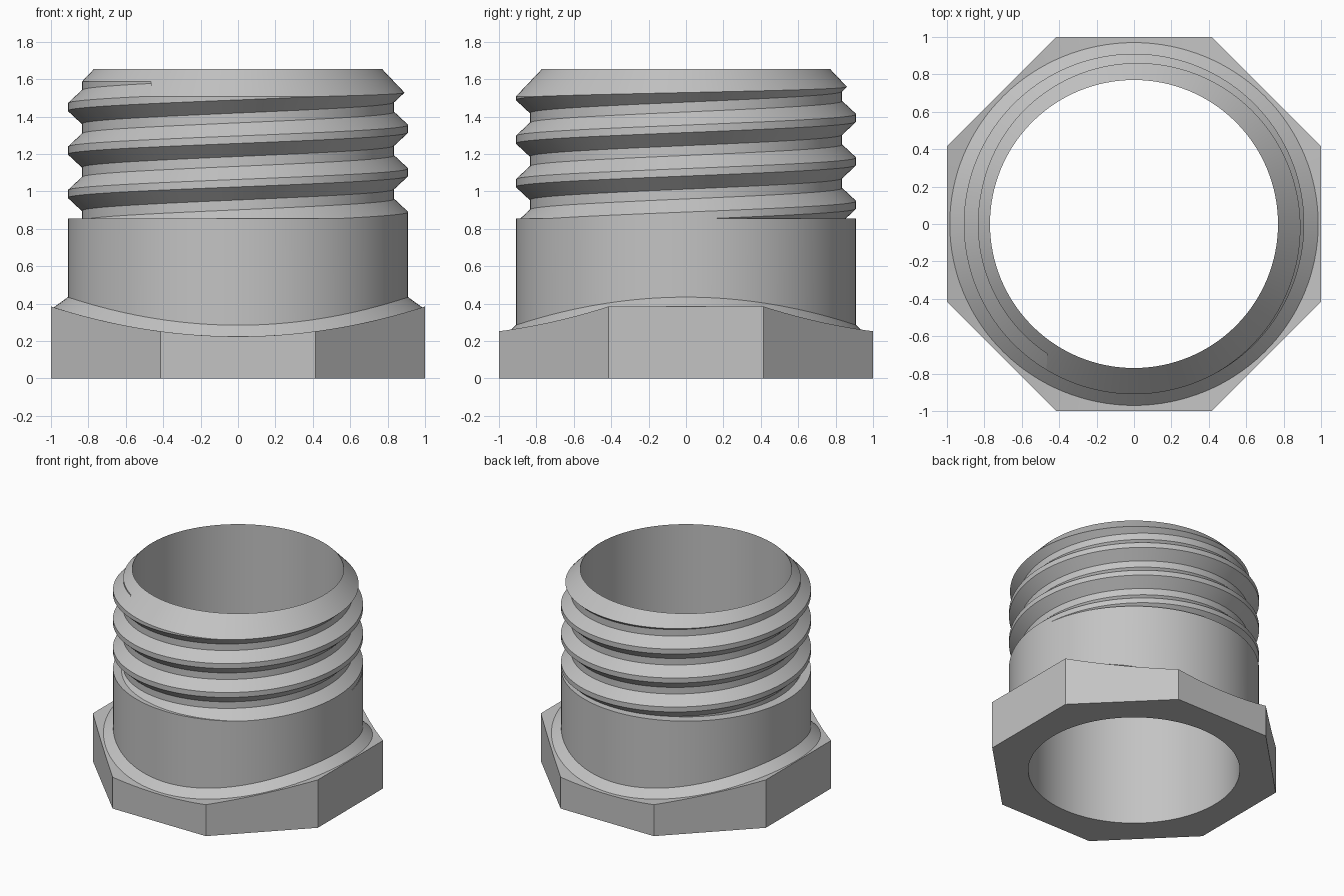
import bpy, bmesh, math

cube = bpy.data.objects.get("Cube")
if cube:
    bpy.data.objects.remove(cube, do_unlink=True)

SEGMENTS = 128
BORE, CREST, ROOT = 0.77, 0.91, 0.835
SHOULDER, TOP = 0.855, 1.655
PITCH = 0.2325
CONE_SLOPE = 0.95

steel = bpy.data.materials.new("grey metal")
steel.use_nodes = True
colour = (0.55, 0.55, 0.55, 1)
steel.diffuse_color = colour
steel.node_tree.nodes["Principled BSDF"].inputs["Base Color"].default_value = colour


def loft(name, section):
    """Sweep section(angle) -> list of (x, y, z) once around the z axis."""
    bm = bmesh.new()
    columns = [[bm.verts.new(p) for p in section(2 * math.pi * i / SEGMENTS)]
               for i in range(SEGMENTS + 1)]
    for a, b in zip(columns, columns[1:]):
        for k in range(len(a) - 1):
            bm.faces.new((a[k], b[k], b[k + 1], a[k + 1]))
    bmesh.ops.remove_doubles(bm, verts=bm.verts, dist=1e-5)
    mesh = bpy.data.meshes.new(name)
    bm.to_mesh(mesh)
    bm.free()
    mesh.materials.append(steel)
    obj = bpy.data.objects.new(name, mesh)
    bpy.context.collection.objects.link(obj)
    bpy.ops.object.select_all(action='DESELECT')
    obj.select_set(True)
    bpy.context.view_layer.objects.active = obj
    bpy.ops.object.shade_smooth_by_angle(angle=math.radians(25))
    return obj


def polar(r, t, z):
    return (r * math.cos(t), r * math.sin(t), z)


def saddle(x):
    """Height of the curved upper face of the flange."""
    return 0.225 + 0.16 * x * x


def fillet_foot(t):
    x, y = 0.985 * math.cos(t), 0.97 * math.sin(t)
    return (x, y, saddle(x))


# Octagonal flange with a saddle-shaped top
def flange_section(t):
    side = math.pi / 4
    r = 1 / math.cos(t - round(t / side) * side)
    return [polar(BORE, t, 0), polar(r, t, 0),
            polar(r, t, saddle(r * math.cos(t))), fillet_foot(t)]


# Plain collar with a sloped foot
def collar_section(t):
    foot = 0.285 + 0.15 * math.cos(t) ** 2
    return [fillet_foot(t), polar(CREST, t, foot), polar(CREST, t, SHOULDER)]


def mix(a, b, f):
    return (a[0] + (b[0] - a[0]) * f, a[1] + (b[1] - a[1]) * f)


def over_cone(p):
    return p[0] - BORE - CONE_SLOPE * (TOP - p[1])


# Right-handed thread, trimmed by the shoulder below and the lead-in cone above
def thread_section(t):
    start = 0.87 + PITCH * t / (2 * math.pi)
    pts = []
    for turn in range(-2, 5):
        z = start + turn * PITCH
        pts += [(ROOT, z - 0.09), (CREST, z - 0.02), (CREST, z + 0.02), (ROOT, z + 0.09)]
    # trim at the shoulder
    i = next(k for k, p in enumerate(pts) if p[1] > SHOULDER)
    a, b = pts[i - 1], pts[i]
    cut = mix(a, b, (SHOULDER - a[1]) / (b[1] - a[1]))
    pts[:i] = [cut] * i
    # trim at the cone
    j = next(k for k, p in enumerate(pts) if over_cone(p) > 0)
    a, b = pts[j - 1], pts[j]
    cut = mix(a, b, over_cone(a) / (over_cone(a) - over_cone(b)))
    pts[j:] = [cut] * (len(pts) - j)
    pts = [(CREST, SHOULDER)] + pts + [(BORE, TOP)]
    return [polar(r, t, z) for r, z in pts]


# Straight through bore
def bore_section(t):
    return [polar(BORE, t, TOP), polar(BORE, t, 0)]


loft("octagonal_flange", flange_section)
loft("collar", collar_section)
loft("threaded_neck", thread_section)
loft("bore", bore_section)
